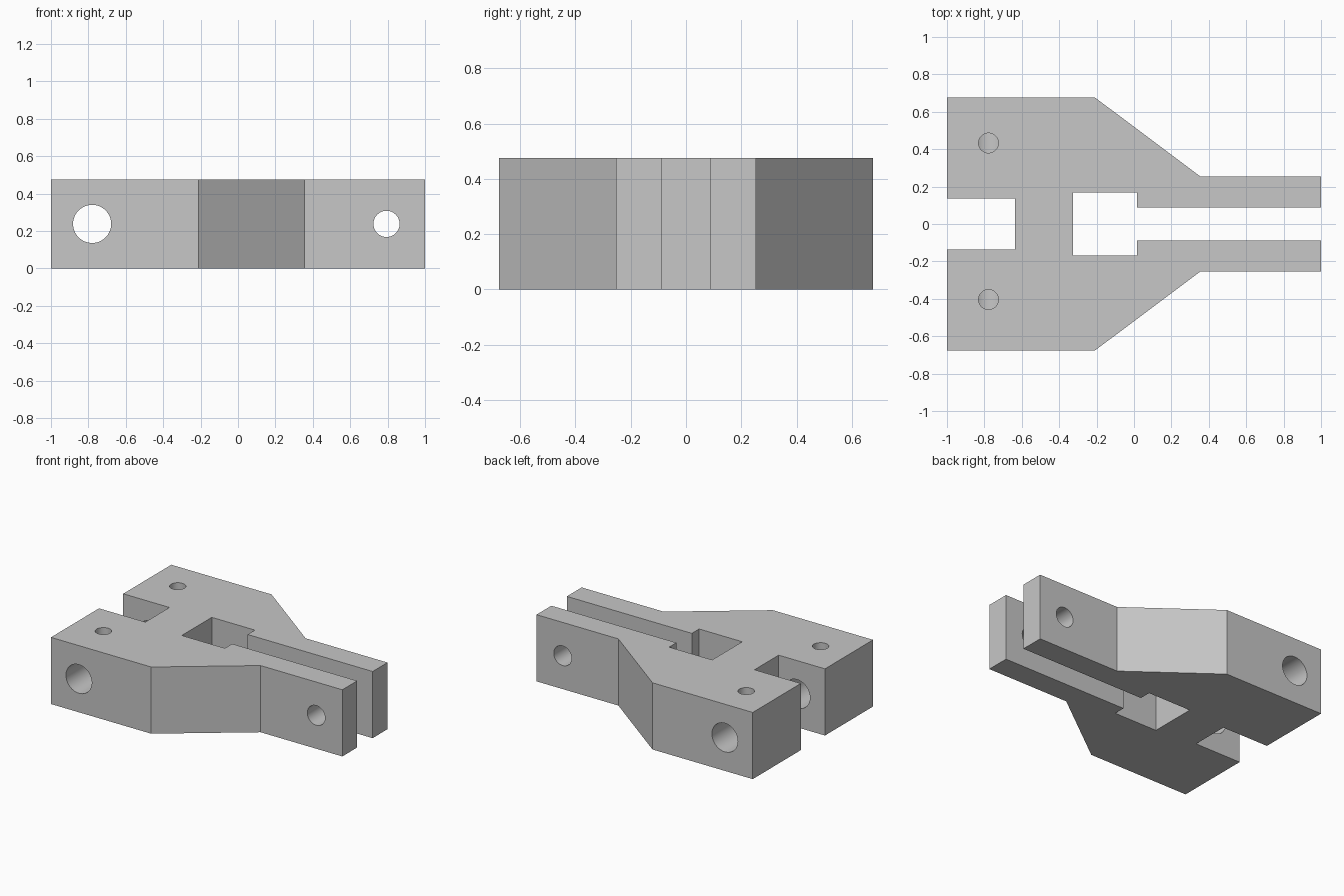
import bpy
import bmesh
from math import radians

cube = bpy.data.objects.get("Cube")
if cube:
    bpy.data.objects.remove(cube, do_unlink=True)

HEIGHT = 0.475
MID = HEIGHT / 2

grey = bpy.data.materials.new("plain grey")
grey.use_nodes = True
colour = (0.57, 0.57, 0.57, 1)
grey.diffuse_color = colour
grey.node_tree.nodes["Principled BSDF"].inputs["Base Color"].default_value = colour

# Half outline: rear slot, body, taper, arm, then the window behind the arms
half = [(-0.635, 0.136), (-1, 0.136), (-1, 0.677), (-0.21, 0.677),
        (0.355, 0.254), (1, 0.254), (1, 0.087), (0.015, 0.087),
        (0.015, 0.169), (-0.325, 0.169)]
outline = half + [(x, -y) for x, y in reversed(half)]

# Forked bracket body, extruded from the outline
bm = bmesh.new()
base = bm.faces.new([bm.verts.new((x, y, 0)) for x, y in outline])
top = bmesh.ops.extrude_face_region(bm, geom=[base])["geom"]
bmesh.ops.translate(bm, vec=(0, 0, HEIGHT),
                    verts=[v for v in top if isinstance(v, bmesh.types.BMVert)])
bmesh.ops.recalc_face_normals(bm, faces=bm.faces)
mesh = bpy.data.meshes.new("forked_bracket")
bm.to_mesh(mesh)
bm.free()
mesh.materials.append(grey)
bracket = bpy.data.objects.new("forked_bracket", mesh)
bpy.context.collection.objects.link(bracket)


def drill(name, radius, depth, location, tilt=0):
    """Cut a round hole through the bracket."""
    bpy.ops.mesh.primitive_cylinder_add(vertices=48, radius=radius, depth=depth,
                                        location=location, rotation=(tilt, 0, 0))
    cutter = bpy.context.object
    cutter.name = name
    cutter.hide_render = True
    cutter.data.materials.append(grey)
    bpy.context.view_layer.objects.active = bracket
    mod = bracket.modifiers.new(name, "BOOLEAN")
    mod.operation = "DIFFERENCE"
    mod.solver = "EXACT"
    mod.object = cutter
    bpy.ops.object.modifier_apply(modifier=name)
    bpy.data.objects.remove(cutter, do_unlink=True)


# Cross bores through the body and the arms
drill("body_bore", 0.102, 2, (-0.78, 0, MID), radians(90))
drill("arm_bore", 0.07, 2, (0.794, 0, MID), radians(90))

# Set screw holes from the top down into the body bore
for name, y in (("back_screw_hole", 0.433), ("front_screw_hole", -0.404)):
    drill(name, 0.053, 0.4, (-0.778, y, MID + 0.2), 0)

bpy.ops.object.select_all(action="DESELECT")
bracket.select_set(True)
bpy.context.view_layer.objects.active = bracket
bpy.ops.object.shade_smooth_by_angle(angle=radians(30))
